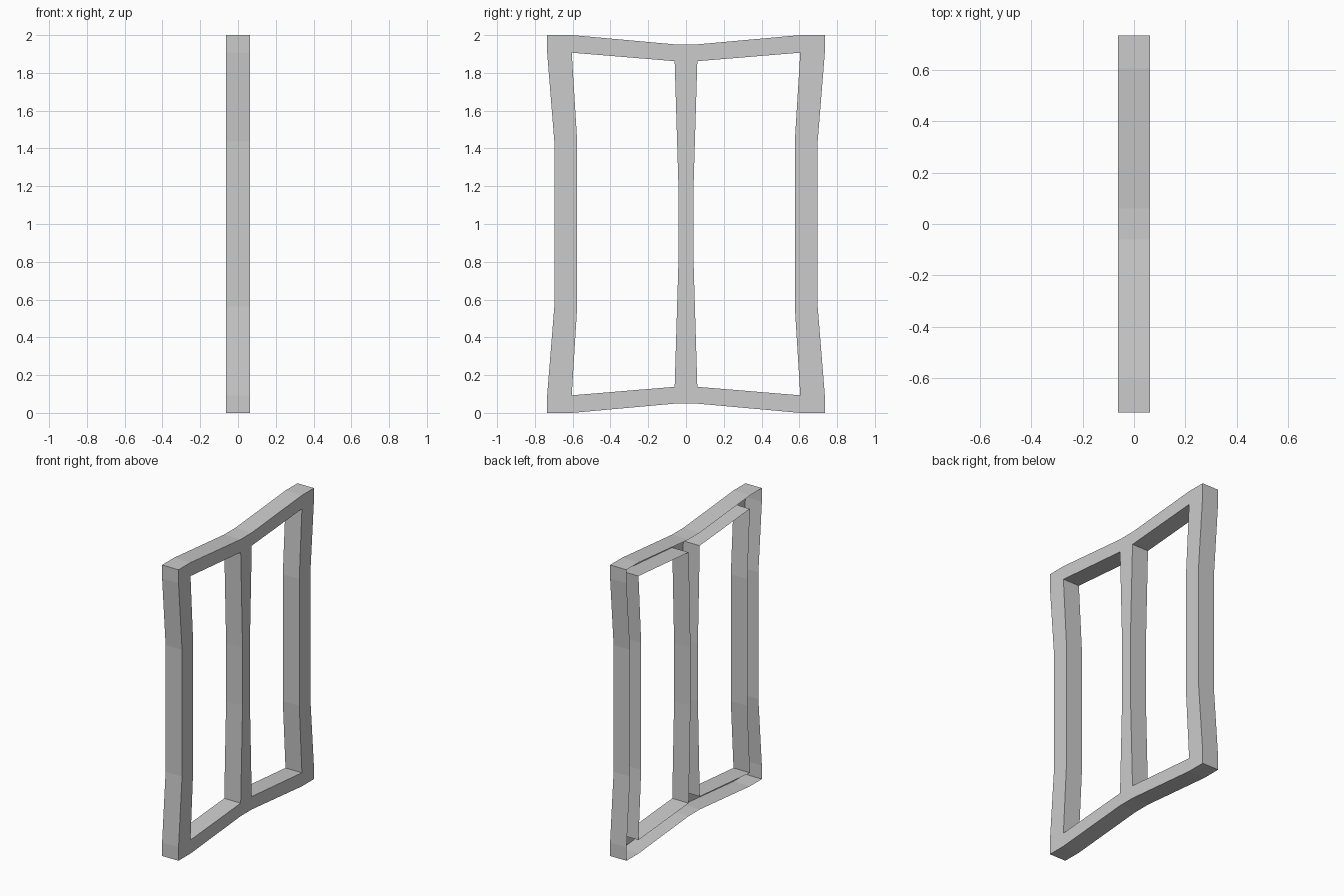
import bpy, bmesh

if "Cube" in bpy.data.objects:
    bpy.data.objects.remove(bpy.data.objects["Cube"])

HALF = 0.0625   # half of the frame depth along x
MID = 1.0       # height of the mirror line

# One quarter of the frame face: (y, height above middle)
P = dict(
    a=(0.697, 0), b=(0.697, 0.436), c=(0.735, 0.907), d=(0.735, 1), e=(0.605, 1),
    f=(0.06, 0.951), g=(0, 0.951),
    i=(0.576, 0), j=(0.576, 0.436), k=(0.605, 0.907), l=(0.06, 0.862),
    m=(0.04, 0.2), n=(0.04, 0),
    o=(0, 0.862), p=(0, 0.2), q=(0, 0),
)
# stile, corner, rail and centre bar panels
QUADS = ["abji", "bckj", "cdek", "eflk", "fgol", "lopm", "mpqn"]

bm = bmesh.new()
for sy in (1, -1):
    for sz in (1, -1):
        for quad in QUADS:
            pts = [(HALF, sy * P[c][0], MID + sz * P[c][1]) for c in quad]
            if sy * sz < 0:
                pts.reverse()
            bm.faces.new([bm.verts.new(v) for v in pts])
bmesh.ops.remove_doubles(bm, verts=bm.verts[:], dist=1e-4)

# Outer and opening walls run back from the face; the rear stays open
rim = [e for e in bm.edges if e.is_boundary]
ext = bmesh.ops.extrude_edge_only(bm, edges=rim)["geom"]
bmesh.ops.translate(bm, vec=(-2 * HALF, 0, 0),
                    verts=[g for g in ext if isinstance(g, bmesh.types.BMVert)])

# Make the face point towards +x, with the walls consistent with it
bmesh.ops.recalc_face_normals(bm, faces=bm.faces[:])
bm.normal_update()
if any(f.normal.x < -0.9 for f in bm.faces):
    bmesh.ops.reverse_faces(bm, faces=bm.faces[:])

mesh = bpy.data.meshes.new("window_frame")
bm.to_mesh(mesh)
bm.free()
frame = bpy.data.objects.new("window_frame", mesh)
bpy.context.collection.objects.link(frame)
